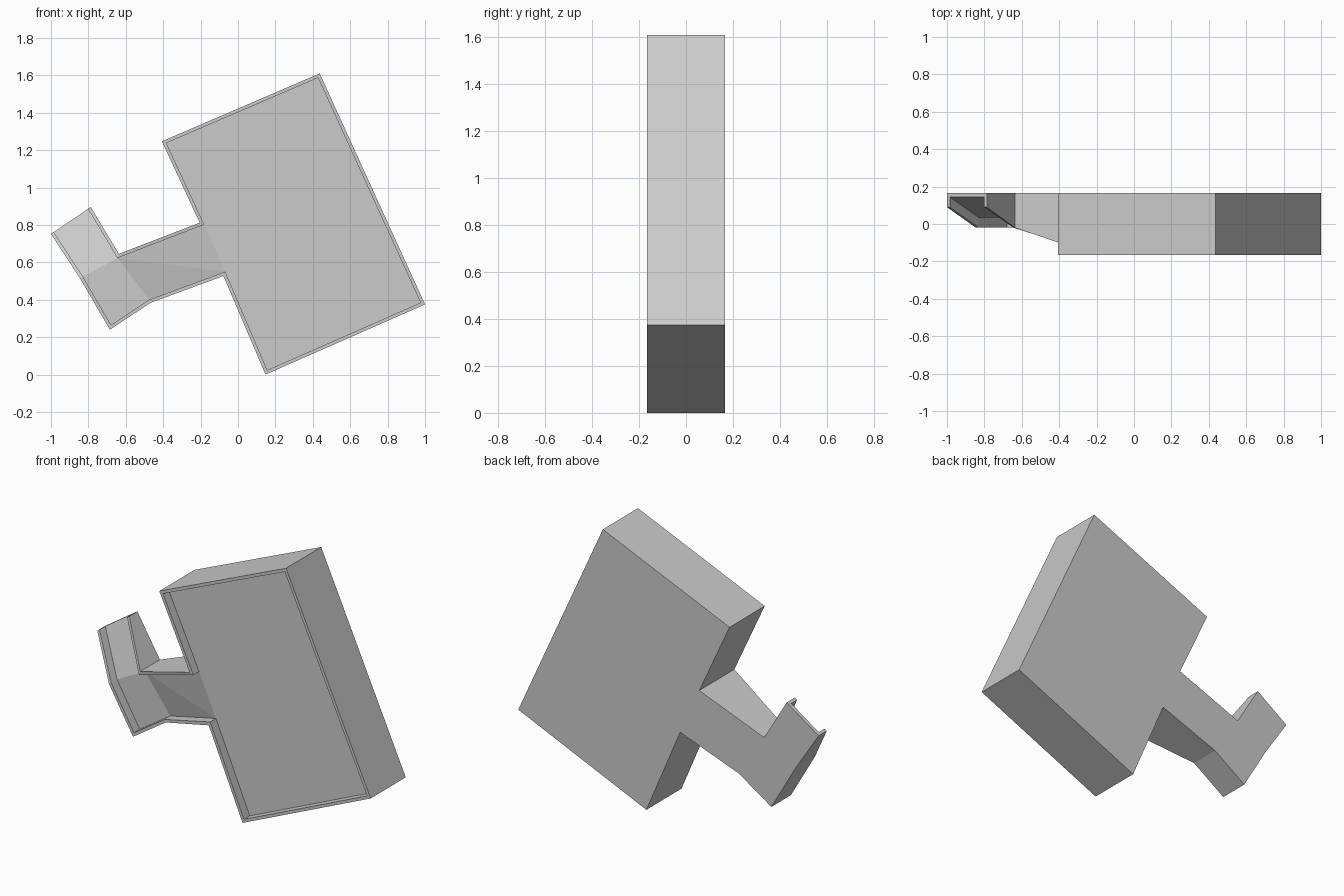
import bpy, bmesh
from mathutils import Vector

if "Cube" in bpy.data.objects:
    bpy.data.objects.remove(bpy.data.objects["Cube"])

BACK, RIM, RECESS = 0.167, 0.018, 0.055
END = 0  # outline edge left open: the top end of the chute

# outline clockwise seen from the front: x, z, y of the rim
outline = [
    (-1.00, 0.752, 0.09), (-0.787, 0.896, 0.09), (-0.637, 0.645, -0.02),
    (-0.205, 0.812, -0.167), (-0.407, 1.247, -0.167), (0.437, 1.61, -0.167),
    (1.00, 0.375, -0.167), (0.147, 0.0, -0.167), (-0.078, 0.527, -0.167),
    (-0.467, 0.384, -0.02), (-0.685, 0.24, -0.02), (-0.845, 0.515, -0.02),
]
n = len(outline)
pts = [Vector((x, z)) for x, z, _ in outline]


def inset(i):
    """Mitred inner corner; the open end edge is not moved."""
    lines = []
    for k in ((i - 1) % n, i):
        d = (pts[(k + 1) % n] - pts[k]).normalized()
        normal = Vector((d.y, -d.x))
        lines.append((normal, normal.dot(pts[k]) + (0 if k == END else RIM)))
    (a, c), (b, e) = lines
    det = a.x * b.y - a.y * b.x
    return Vector(((c * b.y - e * a.y) / det, (a.x * e - b.x * c) / det))


bm = bmesh.new()
back, rim, inner, floor = [], [], [], []
for i, (x, z, y) in enumerate(outline):
    q = inset(i)
    back.append(bm.verts.new((x, BACK, z)))
    rim.append(bm.verts.new((x, y, z)))
    inner.append(bm.verts.new((q.x, y, q.y)))
    floor.append(bm.verts.new((q.x, y + RECESS, q.y)))

# outer walls, rim and inner walls
for i in range(n):
    j = (i + 1) % n
    if i == END:
        bm.faces.new((back[i], back[j], rim[j], inner[j],
                      floor[j], floor[i], inner[i], rim[i]))
        continue
    for lo, hi in ((back, rim), (rim, inner), (inner, floor)):
        bm.faces.new((lo[i], lo[j], hi[j], hi[i]))

# flat back, then recessed floor panels (chute, landing, ramp, basin)
bm.faces.new(back)
for panel in ((0, 1, 2, 11), (2, 9, 10, 11), (2, 8, 9), (2, 3, 8),
              (3, 4, 5, 6, 7, 8)):
    bm.faces.new([floor[k] for k in panel])

bmesh.ops.recalc_face_normals(bm, faces=bm.faces)
mesh = bpy.data.meshes.new("basin_with_chute")
bm.to_mesh(mesh)
bm.free()
obj = bpy.data.objects.new("basin_with_chute", mesh)
bpy.context.collection.objects.link(obj)
